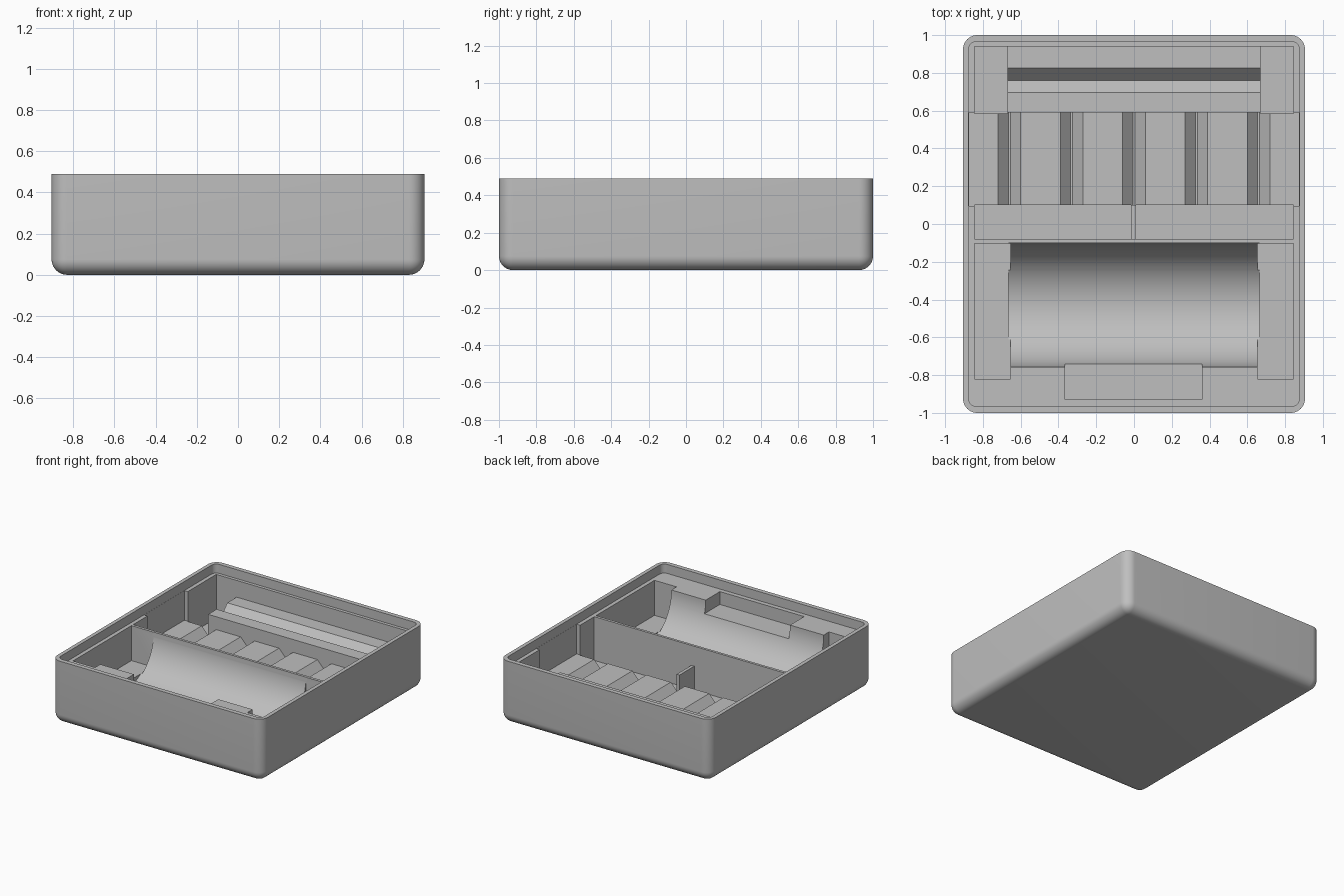
import bpy, bmesh, math
from mathutils import Matrix, Vector

cube = bpy.data.objects.get("Cube")
if cube:
    bpy.data.objects.remove(cube, do_unlink=True)

grey = bpy.data.materials.new("plain_grey")
grey.use_nodes = True
COLOR = (0.52, 0.52, 0.52, 1)
grey.diffuse_color = COLOR
grey.node_tree.nodes["Principled BSDF"].inputs["Base Color"].default_value = COLOR

LEDGE, TOP, ABOVE = 0.42, 0.49, 0.6


def to_object(name, bm):
    bmesh.ops.recalc_face_normals(bm, faces=bm.faces)
    mesh = bpy.data.meshes.new(name)
    bm.to_mesh(mesh)
    bm.free()
    mesh.materials.append(grey)
    obj = bpy.data.objects.new(name, mesh)
    bpy.context.collection.objects.link(obj)
    return obj


def box(name, x, y, z, radius=0, round_bottom=False):
    """Box between (low, high) pairs, with optional rounded corners."""
    bm = bmesh.new()
    bmesh.ops.create_cube(bm, size=1)
    for v in bm.verts:
        v.co = Vector([r[0] if c < 0 else r[1] for c, r in zip(v.co, (x, y, z))])
    if radius:
        low = [e for e in bm.edges if all(v.co.z == z[0] for v in e.verts)]
        upright = [e for e in bm.edges if e.verts[0].co.z != e.verts[1].co.z]
        bmesh.ops.bevel(bm, geom=upright + (low if round_bottom else []), offset=radius,
                        segments=10, profile=0.5, affect='EDGES')
    return to_object(name, bm)


def prism(name, points, direction):
    """Closed 3D outline swept along a direction."""
    bm = bmesh.new()
    face = bm.faces.new([bm.verts.new(p) for p in points])
    swept = bmesh.ops.extrude_face_region(bm, geom=[face])
    verts = [g for g in swept["geom"] if isinstance(g, bmesh.types.BMVert)]
    bmesh.ops.translate(bm, verts=verts, vec=direction)
    return to_object(name, bm)


def carve(body, cutter):
    cutter.hide_render = True
    mod = body.modifiers.new("carve", 'BOOLEAN')
    mod.operation, mod.solver, mod.object = 'DIFFERENCE', 'EXACT', cutter
    bpy.context.view_layer.objects.active = body
    bpy.ops.object.modifier_apply(modifier=mod.name)
    bpy.data.objects.remove(cutter, do_unlink=True)


# Outer tray with rounded corners and underside edge
tray = box("tray_body", (-0.905, 0.905), (-1, 1), (0, TOP), 0.075, True)

# Recess inside the rim that leaves a lid ledge
carve(tray, box("lip_recess", (-0.875, 0.875), (-0.965, 0.965), (LEDGE, ABOVE), 0.04))

# Round trough across the front
bm = bmesh.new()
bmesh.ops.create_cone(bm, cap_ends=True, segments=96, radius1=0.328, radius2=0.328, depth=1.33,
                      matrix=Matrix.Translation((0, -0.428, LEDGE)) @ Matrix.Rotation(math.pi / 2, 4, 'Y'))
carve(tray, to_object("trough", bm))

# Side pockets beside the trough, and beside the rear rest
for s in (-1, 1):
    def span(a, b):
        return tuple(sorted((s * a, s * b)))
    carve(tray, box("front_side_pocket", span(0.655, 0.845), (-0.82, -0.102), (0.148, ABOVE)))
    carve(tray, box("rear_side_pocket", span(0.67, 0.845), (0.585, 0.94), (0.08, ABOVE)))

# Finger notch in front of the trough
carve(tray, box("finger_notch", (-0.365, 0.36), (-0.93, -0.6), (0.32, ABOVE)))

# Deep slot behind the thin divider
carve(tray, box("slot", (-0.845, 0.845), (-0.08, 0.1), (0.08, ABOVE)))

# Middle bay whose floor has five V grooves
floor, depth = 0.19, 0.06
outline = [(-0.874, floor)]
for i in range(-2, 3):
    c = i * 0.33
    outline += [(c - 0.06, floor), (c - 0.005, floor - depth),
                (c + 0.005, floor - depth), (c + 0.06, floor)]
outline += [(0.874, floor), (0.874, ABOVE), (-0.874, ABOVE)]
carve(tray, prism("grooved_bay", [(x, 0.095, z) for x, z in outline], (0, 0.495, 0)))

# Rear rest with one long V groove
rest = 0.29
outline = [(0.587, rest), (0.695, rest), (0.76, rest - 0.07), (0.825, rest),
           (0.94, rest), (0.94, ABOVE), (0.587, ABOVE)]
carve(tray, prism("rear_rest", [(-0.672, y, z) for y, z in outline], (1.344, 0, 0)))

# Small upright rib across the slot
rib = box("slot_rib", (-0.015, 0.01), (-0.085, 0.1), (0.06, 0.265))

# Smooth the curves and keep the edges crisp
bpy.ops.object.select_all(action='DESELECT')
tray.select_set(True)
bpy.context.view_layer.objects.active = tray
bpy.ops.object.shade_smooth_by_angle(angle=math.radians(30))
